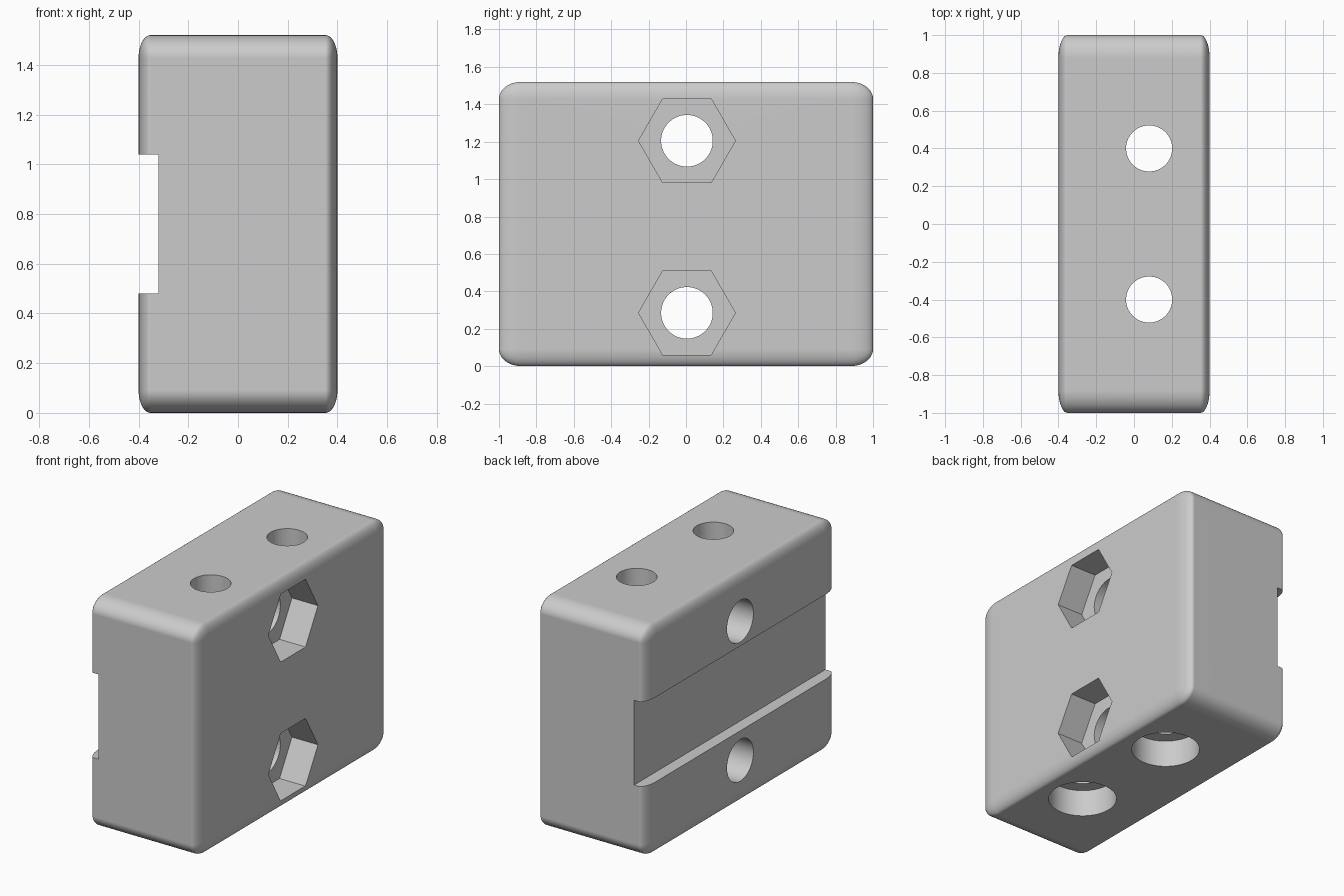
import bpy, bmesh, math
from mathutils import Matrix

if "Cube" in bpy.data.objects:
    bpy.data.objects.remove(bpy.data.objects["Cube"])

SIZE = (0.8, 2.0, 1.52)
grey = bpy.data.materials.new("plain grey")
grey.diffuse_color = (0.6, 0.6, 0.6, 1)
grey.use_nodes = True
grey.node_tree.nodes["Principled BSDF"].inputs["Base Color"].default_value = grey.diffuse_color


def to_object(name, bm):
    mesh = bpy.data.meshes.new(name)
    bm.to_mesh(mesh)
    bm.free()
    ob = bpy.data.objects.new(name, mesh)
    bpy.context.collection.objects.link(ob)
    ob.data.materials.append(grey)
    return ob


def prism(name, radius, length, sides, centre, along_x=False):
    bm = bmesh.new()
    bmesh.ops.create_cone(bm, cap_ends=True, segments=sides, radius1=radius,
                          radius2=radius, depth=length)
    if along_x:
        # six-sided prisms keep their points along y
        spin = Matrix.Rotation(math.pi / 2, 4, 'Z') if sides == 6 and \
            abs(max(v.co.y for v in bm.verts) - radius) > 1e-4 else Matrix()
        bm.transform(Matrix.Rotation(math.pi / 2, 4, 'Y') @ spin)
    bm.transform(Matrix.Translation(centre))
    return to_object(name, bm)


# block: rounded cube stretched to size, so the rounding is elliptical
bm = bmesh.new()
bmesh.ops.create_cube(bm, size=1)
bmesh.ops.bevel(bm, geom=bm.edges[:], offset=0.06, segments=10, profile=0.5,
                affect='EDGES')
bm.transform(Matrix.Translation((0, 0, SIZE[2] / 2)) @ Matrix.Diagonal((*SIZE, 1)))
block = to_object("mounting_block", bm)

cutters = []

# long groove in the left face
bm = bmesh.new()
bmesh.ops.create_cube(bm, size=1)
bm.transform(Matrix.Translation((-0.42, 0, 0.76)) @ Matrix.Diagonal((0.2, 2.4, 0.56, 1)))
cutters.append(to_object("groove_cutter", bm))

# cross bolt holes with hexagonal nut pockets
for z in (0.285, 1.205):
    cutters.append(prism("bolt_hole_cutter", 0.138, 1.2, 64, (0, 0.005, z), True))
    cutters.append(prism("nut_pocket_cutter", 0.259, 0.4, 6, (0.41, 0.005, z), True))

# vertical holes with wide recesses underneath
for y in (-0.4, 0.4):
    cutters.append(prism("vertical_hole_cutter", 0.122, 2, 64, (0.08, y, 0.76)))
    cutters.append(prism("bottom_recess_cutter", 0.21, 0.4, 64, (0.08, y, -0.02)))

bpy.context.view_layer.objects.active = block
for cutter in cutters:
    mod = block.modifiers.new(cutter.name, 'BOOLEAN')
    mod.operation = 'DIFFERENCE'
    mod.solver = 'EXACT'
    mod.object = cutter
    bpy.ops.object.modifier_apply(modifier=mod.name)
    bpy.data.objects.remove(cutter)

block.select_set(True)
bpy.ops.object.shade_smooth_by_angle(angle=math.radians(30))
normals = block.modifiers.new("flat_face_normals", 'WEIGHTED_NORMAL')
normals.keep_sharp = True
